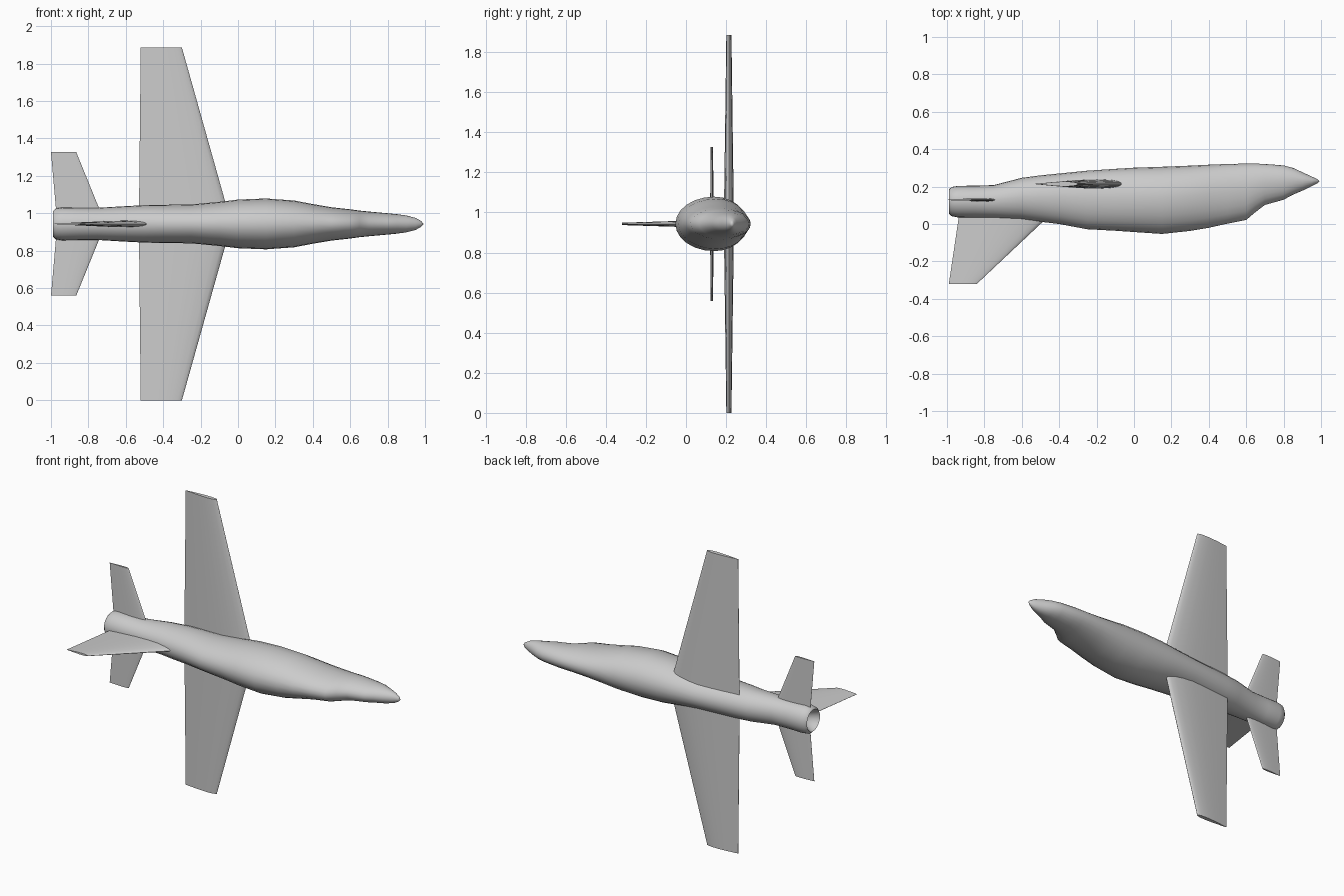
import bpy, bmesh, math

if "Cube" in bpy.data.objects:
    bpy.data.objects.remove(bpy.data.objects["Cube"])

ZC = 0.943      # height of the aircraft's centreline
SIDES = 24

grey = bpy.data.materials.new("plain grey")
grey.diffuse_color = (0.6, 0.6, 0.6, 1)
grey.use_nodes = True
grey.node_tree.nodes["Principled BSDF"].inputs["Base Color"].default_value = grey.diffuse_color


def finish(name, bm, angle):
    bmesh.ops.recalc_face_normals(bm, faces=bm.faces)
    mesh = bpy.data.meshes.new(name)
    bm.to_mesh(mesh)
    bm.free()
    mesh.materials.append(grey)
    ob = bpy.data.objects.new(name, mesh)
    bpy.context.collection.objects.link(ob)
    bpy.ops.object.select_all(action='DESELECT')
    ob.select_set(True)
    bpy.context.view_layer.objects.active = ob
    bpy.ops.object.shade_smooth_by_angle(angle=math.radians(angle))
    return ob


def bridge(bm, a, b):
    n = len(a)
    for i in range(n):
        j = (i + 1) % n
        bm.faces.new((a[i], a[j], b[j], b[i]))


def fan(bm, ring, tip):
    v = bm.verts.new(tip)
    for i in range(len(ring)):
        bm.faces.new((ring[i], ring[(i + 1) % len(ring)], v))


# Fuselage: x, canopy side y, belly side y, half width in z
sections = [
    (-0.970, 0.062, 0.178, 0.060),   # inside lip of the jet nozzle
    (-0.988, 0.054, 0.186, 0.069),
    (-0.975, 0.042, 0.198, 0.082),
    (-0.940, 0.035, 0.204, 0.088),
    (-0.850, 0.034, 0.205, 0.086),
    (-0.750, 0.033, 0.208, 0.086),
    (-0.600, 0.025, 0.247, 0.095),
    (-0.500, 0.012, 0.260, 0.100),
    (-0.400, 0.000, 0.270, 0.102),
    (-0.250, -0.028, 0.285, 0.104),
    (-0.100, -0.036, 0.295, 0.118),
    (0.000, -0.043, 0.301, 0.130),
    (0.150, -0.053, 0.306, 0.136),
    (0.300, -0.037, 0.312, 0.125),
    (0.400, -0.020, 0.317, 0.106),
    (0.500, 0.002, 0.321, 0.089),
    (0.600, 0.022, 0.323, 0.078),
    (0.650, 0.064, 0.323, 0.071),
    (0.700, 0.102, 0.321, 0.066),
    (0.800, 0.130, 0.313, 0.057),
    (0.850, 0.157, 0.300, 0.052),
    (0.900, 0.178, 0.277, 0.045),
    (0.950, 0.202, 0.254, 0.032),
    (0.980, 0.218, 0.240, 0.015),
]
bm = bmesh.new()
rings = []
for x, y0, y1, hz in sections:
    mid = y0 + 0.54 * (y1 - y0)      # widest point, a little towards the belly
    ring = []
    for i in range(SIDES):
        t = math.tau * i / SIDES
        c = math.cos(t)
        y = mid + c * ((y1 - mid) if c > 0 else (mid - y0))
        ring.append(bm.verts.new((x, y, ZC + hz * math.sin(t))))
    rings.append(ring)
for a, b in zip(rings, rings[1:]):
    bridge(bm, a, b)
fan(bm, rings[0], (-0.85, 0.12, ZC))
fan(bm, rings[-1], (0.992, 0.229, ZC))
finish("fuselage", bm, 40)

# Airfoil outline: chord fraction, half thickness fraction
half = [(0, 0), (0.015, 0.32), (0.05, 0.58), (0.12, 0.82), (0.25, 0.98),
        (0.4, 0.97), (0.6, 0.74), (0.8, 0.42), (1, 0.04)]
airfoil = half + [(c, -t) for c, t in reversed(half[1:])]


def surface(name, root, tip, place):
    """Lofts an airfoil; root and tip are (span, lead x, trail x, thickness)."""
    bm = bmesh.new()
    loops = []
    for span, lead, trail, thick in (root, tip):
        loops.append([bm.verts.new(place(lead + c * (trail - lead), t * thick / 2, span))
                      for c, t in airfoil])
    bridge(bm, *loops)
    for loop in loops:
        bm.faces.new(loop)
    finish(name, bm, 30)


# Wings and tailplanes, one on each side of the centreline
for label, s in (("upper", 1), ("lower", -1)):
    surface(label + "_wing", (0.0, -0.035, -0.53, 0.052), (0.943, -0.30, -0.52, 0.026),
            lambda x, t, span: (x, 0.214 + t, ZC + s * span))
    surface(label + "_tailplane", (0.065, -0.735, -0.972, 0.018), (0.384, -0.865, -1.0, 0.012),
            lambda x, t, span: (x, 0.129 + t, ZC + s * span))

# Swept fin
surface("tail_fin", (0.05, -0.447, -0.935, 0.036), (-0.32, -0.84, -0.99, 0.012),
        lambda x, t, span: (x, span, ZC + t))
